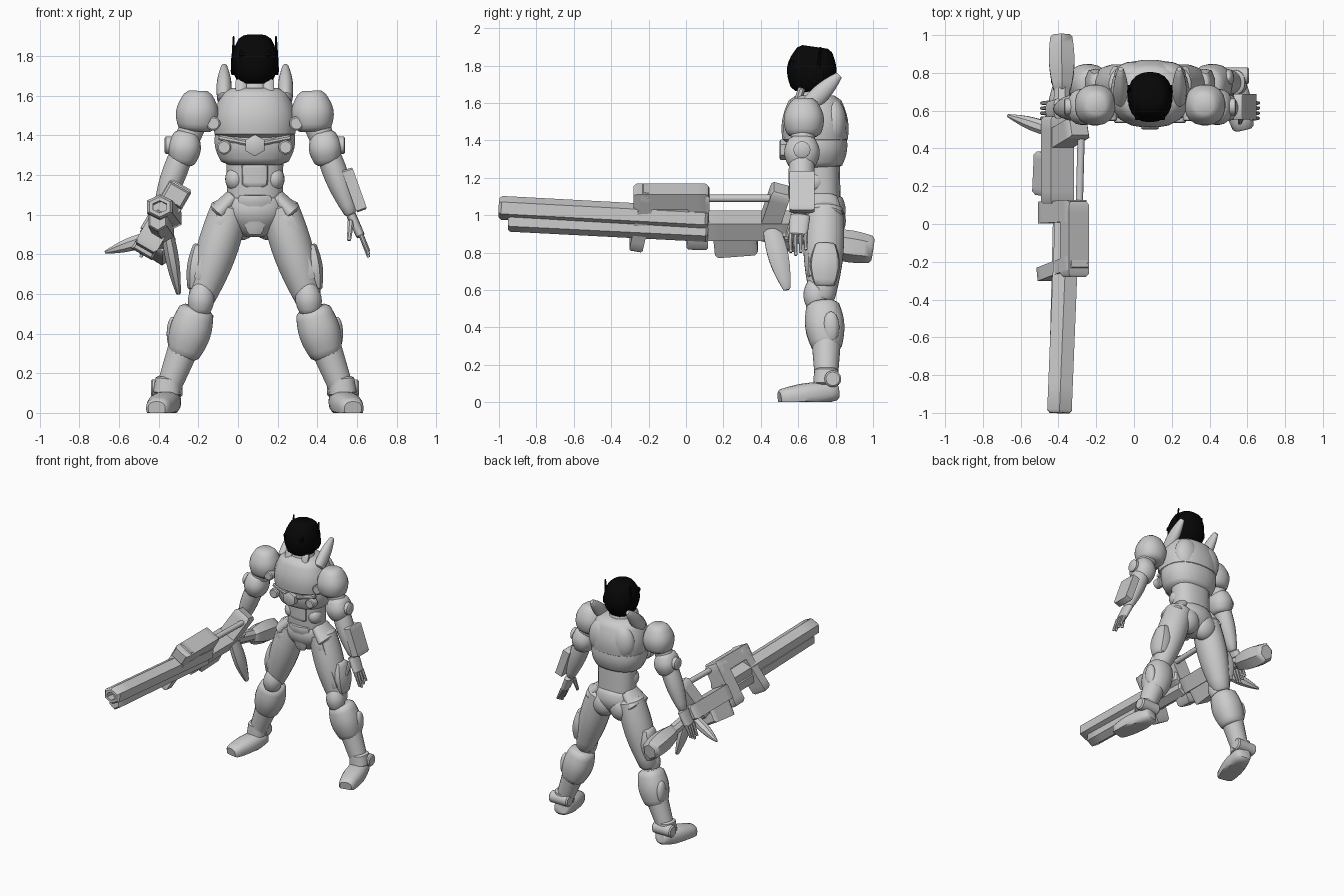
import bpy, bmesh, math
from mathutils import Vector

if "Cube" in bpy.data.objects:
    bpy.data.objects.remove(bpy.data.objects["Cube"], do_unlink=True)

X, Y, Z = Vector((1, 0, 0)), Vector((0, 1, 0)), Vector((0, 0, 1))
BODY = X * .085 + Y * .7  # the figure is mirrored about this point


def material(name, value):
    made = bpy.data.materials.new(name)
    made.use_nodes = True
    color = (value, value, value, 1)
    made.diffuse_color = color
    made.node_tree.nodes["Principled BSDF"].inputs["Base Color"].default_value = color
    return made


GREY = material("armour grey", .6)
BLACK = material("helmet black", .002)


def finish(name, bm, origin=BODY, pair=False, paint=GREY):
    bmesh.ops.recalc_face_normals(bm, faces=bm.faces)
    mesh = bpy.data.meshes.new(name)
    bm.to_mesh(mesh)
    bm.free()
    mesh.materials.append(paint)
    part = bpy.data.objects.new(name, mesh)
    bpy.context.collection.objects.link(part)
    part.location = origin
    if pair:
        part.modifiers.new("Mirror", 'MIRROR')
    bpy.ops.object.select_all(action='DESELECT')
    part.select_set(True)
    bpy.context.view_layer.objects.active = part
    bpy.ops.object.shade_smooth_by_angle(angle=math.radians(40))


def limb(name, start, end, first, last, bulge=0, depth=1, sides=20, power=2, ref=None, bore=0, **options):
    """Rounded bar from start to end; its half width runs from first to last plus a swelling."""
    start, end = Vector(start), Vector(end)
    along = end - start
    axis = along.normalized()
    across = (ref or (Z if abs(axis.y) > .8 else Y)).cross(axis).normalized()
    other = axis.cross(across) * depth
    edge = min(.2 * max(first, last) / along.length, .1)
    bm = bmesh.new()
    loops = []
    for t in [0, edge] + [edge + (1 - 2 * edge) * i / 8 for i in range(1, 9)] + [1]:
        radius = first + (last - first) * t + bulge * math.sin(math.pi * t)
        radius *= .8 if t in (0, 1) else 1
        loop = []
        for i in range(sides):
            angle = 2 * math.pi * (i + .5) / sides
            c, s = math.cos(angle), math.sin(angle)
            reach = radius * (abs(c) ** power + abs(s) ** power) ** (-1 / power)
            spot = start + along * t + (across * c + other * s) * reach
            spot.z = max(spot.z, 0)
            loop.append(bm.verts.new(spot))
        loops.append(loop)
    for low, high in zip(loops, loops[1:]):
        for i in range(sides):
            bm.faces.new((low[i - 1], low[i], high[i], high[i - 1]))
    cap = bm.faces.new(loops[0])
    bm.faces.new(loops[-1])
    if bore:
        bmesh.ops.recalc_face_normals(bm, faces=bm.faces)
        bmesh.ops.inset_region(bm, faces=[cap], thickness=bore)
        rim = bmesh.ops.extrude_face_region(bm, geom=[cap])["geom"]
        bmesh.ops.translate(bm, vec=axis * .1, verts=[v for v in rim if isinstance(v, bmesh.types.BMVert)])
        bmesh.ops.delete(bm, geom=[cap], context='FACES_ONLY')
    finish(name, bm, **options)


def ball(name, centre, size, **options):
    bm = bmesh.new()
    bmesh.ops.create_uvsphere(bm, u_segments=20, v_segments=12, radius=1)
    bmesh.ops.scale(bm, vec=size, verts=bm.verts)
    bmesh.ops.translate(bm, vec=centre, verts=bm.verts)
    finish(name, bm, **options)


def disc(name, centre, radius, axis=Y, half=.03, **options):
    limb(name, Vector(centre) - axis * half, Vector(centre) + axis * half, radius, radius, **options)


# Joints of the left side, measured from the body centre
shoulder, elbow = Vector((.285, -.07, 1.52)), Vector((.365, -.08, 1.32))
wrist, knuckles = Vector((.485, -.09, 1)), Vector((.535, -.1, .89))
hip, knee, ankle = Vector((.12, .04, 1)), Vector((.28, .03, .54)), Vector((.445, .05, .1))

# Torso
limb("waist", (0, .03, 1.05), (0, .02, 1.3), .14, .145, depth=.7, power=2.5)
limb("belly_plate", (0, -.04, 1.14), (0, -.04, 1.26), .07, .075, depth=.6, power=4)
ball("side_belly_plate", (.1, -.01, 1.18), (.05, .06, .06), pair=True)
limb("rib_armour", (0, 0, 1.25), (0, 0, 1.42), .16, .2, bulge=.02, depth=.8, power=2.4)
limb("chest_armour", (0, -.01, 1.38), (0, -.01, 1.64), .2, .15, bulge=.03, depth=.86, power=2.5)
limb("neck", (0, -.02, 1.58), (0, -.02, 1.72), .1, .06)
limb("collar_plate", (.07, -.13, 1.53), (.07, -.08, 1.68), .03, .03, depth=.7, sides=8, pair=True)
ball("shoulder_blade", (.09, .09, 1.49), (.1, .07, .13), pair=True)
limb("collar_fin", (.155, -.05, 1.58), (.155, .12, 1.75), .035, .015, bulge=.012, depth=1.3, pair=True)
disc("chest_boss", (0, -.17, 1.35), .055, sides=6)
disc("rib_disc", (.155, -.135, 1.34), .036, pair=True)
disc("shoulder_disc", (.21, -.125, 1.46), .036, pair=True)
limb("rib_strap", (.03, -.16, 1.36), (.18, -.12, 1.39), .015, .015, sides=8, pair=True)

# Helmet
limb("helmet", (0, -.045, 1.655), (0, -.01, 1.9), .08, .075, bulge=.04, depth=1.13,
     power=2.4, sides=24, paint=BLACK)
disc("helmet_ear", (.105, -.01, 1.75), .05, axis=X, half=.015, sides=8, paint=BLACK, pair=True)
limb("helmet_antenna", (.11, 0, 1.72), (.107, .02, 1.9), .014, .005, sides=6, paint=BLACK, pair=True)
limb("helmet_brow", (-.08, -.13, 1.81), (.08, -.13, 1.81), .02, .02, sides=8, paint=BLACK)

# Arms
limb("shoulder_pad", shoulder + Z * .105, shoulder - Z * .1 + X * .01, .06, .085, bulge=.035, depth=1,
     power=2.3, pair=True)
limb("upper_arm", shoulder, elbow, .07, .06, pair=True)
limb("elbow_guard", elbow + Z * .1 - X * .02, elbow - Z * .07, .055, .055, bulge=.028,
     depth=1.15, power=2.4, pair=True)
disc("elbow_disc", elbow + X * .06 + Z * .03, .045, axis=X, pair=True)
limb("forearm", elbow, wrist, .06, .03, bulge=.015, depth=1.1, pair=True)
limb("forearm_plate", (.465, -.08, 1.23), (.54, -.08, 1.02), .04, .04, depth=2.4, sides=4)
limb("palm", wrist, knuckles, .025, .022, depth=2.2, power=2.5, pair=True)
for finger in range(4):
    base = knuckles + Y * (finger - 1.5) * .027 + Z * .01
    reach = X * .04 - Z * (.115 - .015 * abs(finger - 1))
    limb("finger", base, base + reach, .014, .009, sides=8, pair=True)
limb("thumb", wrist - Y * .04 - Z * .03, (.475, -.165, .87), .018, .011, sides=8, pair=True)

# Pelvis
limb("pelvis", (0, .04, .89), (0, .03, 1.11), .06, .13, bulge=.06, depth=.76, power=2.2)
limb("groin_plate", (0, -.04, .9), (0, -.06, 1.1), .04, .1, depth=.4, sides=8)
ball("buttock", (.075, .075, .97), (.095, .08, .1), pair=True)
limb("hip_strap", (.1, .03, 1.1), (.19, .03, 1), .04, .055, depth=2, pair=True)

# Legs
limb("thigh", hip + Z * .05, knee, .095, .06, bulge=.025, depth=1.05, pair=True)
limb("thigh_front_plate", hip + X * .03 - Y * .085, knee + Z * .13 - Y * .06, .045, .035,
     depth=.6, sides=6, pair=True)
limb("thigh_guard", (.275, .045, .85), (.305, .04, .62), .035, .035, bulge=.018,
     depth=1.5, sides=10, power=3, pair=True)
limb("knee_pad", knee + Z * .12 - Y * .04 - X * .02, knee - Z * .04 - Y * .03, .035, .05, bulge=.025,
     sides=14, pair=True)
limb("calf_armour", knee - Z * .01 + X * .01, (.365, .055, .28), .085, .075, bulge=.025, power=2.3, pair=True)
limb("lower_shin", (.355, .05, .34), ankle, .08, .06, pair=True)
ball("calf_plate", (.415, .075, .4), (.03, .045, .085), pair=True)
limb("ankle_cuff", ankle + Z * .08 - X * .01, ankle - Z * .01, .065, .07, power=2.5, pair=True)
disc("ankle_disc", ankle + Y * .035 + Z * .025, .045, axis=X, half=.08, pair=True)
limb("foot", (.425, .11, .06), (.495, -.2, .02), .055, .055, bulge=.02, depth=.85, power=2.6, pair=True)

# Rifle barrel with a recessed bore
gun = dict(origin=Vector())
limb("rifle_barrel", (-.395, -1, 1.04), (-.35, .12, .98), .075, .075, depth=.85, sides=6, bore=.02, **gun)
limb("rifle_lower_rail", (-.405, -.95, .97), (-.375, .12, .92), .055, .06, depth=1.05, sides=6, **gun)

# Rifle frame and receiver: boxes rolled about the barrel
roll_up, roll_side = Vector((.5, 0, .866)), Vector((.866, 0, -.5))
grip_line = Vector((-.47, 0, .83))


def block(name, back, low, front, high, thick, **options):
    limb(name, grip_line + Y * back + roll_up * low, grip_line + Y * front + roll_up * high,
         thick, thick, sides=4, **gun, **options)


block("frame_front_leg", -.27, 0, -.2, .36, .085, depth=.6)
block("frame_rear_leg", .06, .01, .07, .35, .085, depth=.95)
block("frame_top", -.28, .31, .12, .31, .085, depth=.8, ref=roll_up)
block("receiver", .1, .13, .57, .13, .1, depth=.75, ref=roll_up)
block("receiver_belly", .15, .03, .38, .05, .085, depth=1.1, ref=roll_up)
block("receiver_wedge", .42, .06, .51, .36, .09, depth=.8)
limb("rifle_rod", (-.29, .08, 1.09), (-.28, .46, 1.09), .02, .02, sides=10, **gun)
limb("rifle_rear_tube", (-.39, .5, .91), (-.38, .75, .86), .045, .045, sides=8, **gun)
limb("rifle_stock", (-.38, .7, .86), (-.385, 1, .815), .05, .065, bulge=.02, depth=1.1, sides=6, **gun)

# Rifle blades
limb("rifle_side_blade", (-.42, .49, .89), (-.67, .575, .81), .035, .008, bulge=.015, sides=8, **gun)
limb("rifle_lower_blade", (-.36, .455, .93), (-.3, .54, .6), .03, .012, bulge=.015, depth=1.6, sides=8, **gun)
